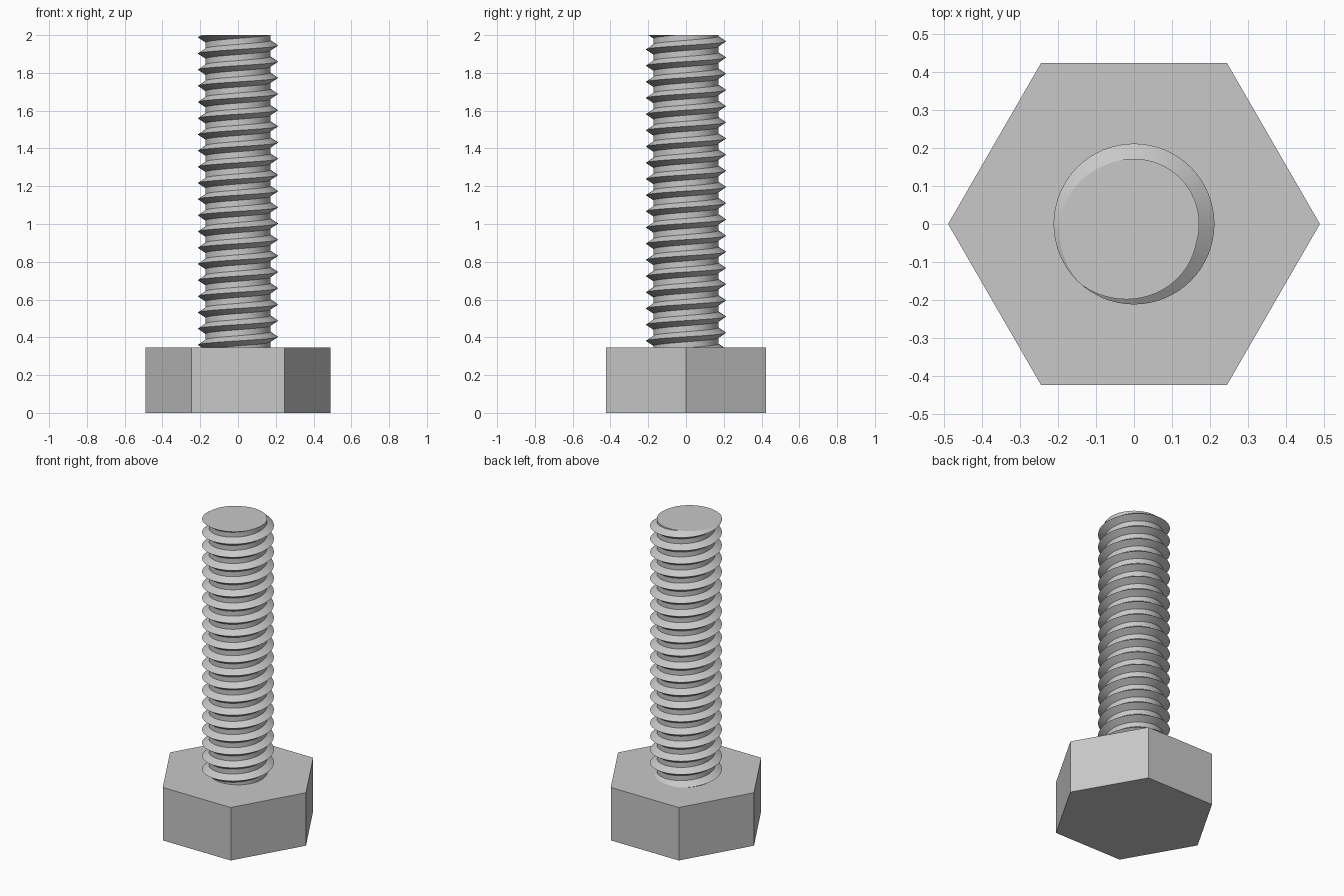
import bpy
import bmesh
from math import cos, sin, pi

HEAD_RADIUS, HEAD_TOP = 0.49, 0.345
CORE, CREST = 0.172, 0.212
PITCH, HALF_WIDTH = 0.0857, 0.027
TOP = 2.0
STEPS = 64

cube = bpy.data.objects.get("Cube")
if cube:
    bpy.data.objects.remove(cube, do_unlink=True)

steel = bpy.data.materials.new("grey_steel")
steel.use_nodes = True
colour = (0.58, 0.58, 0.58, 1)
steel.diffuse_color = colour
steel.node_tree.nodes["Principled BSDF"].inputs["Base Color"].default_value = colour


def make_object(name, bm):
    bmesh.ops.recalc_face_normals(bm, faces=bm.faces)
    mesh = bpy.data.meshes.new(name)
    bm.to_mesh(mesh)
    bm.free()
    mesh.materials.append(steel)
    obj = bpy.data.objects.new(name, mesh)
    bpy.context.collection.objects.link(obj)
    return obj


# Hexagonal head with corners on the x axis
bm = bmesh.new()
corners = [bm.verts.new((HEAD_RADIUS * cos(i * pi / 3), HEAD_RADIUS * sin(i * pi / 3), 0))
           for i in range(6)]
base = bm.faces.new(corners)
extruded = bmesh.ops.extrude_face_region(bm, geom=[base], use_keep_orig=True)
top_verts = [v for v in extruded["geom"] if isinstance(v, bmesh.types.BMVert)]
bmesh.ops.translate(bm, verts=top_verts, vec=(0, 0, HEAD_TOP))
make_object("hex_head", bm)

# Shaft: one thread profile swept along a right-handed helix, welded turn to turn
bm = bmesh.new()
profile = [(-HALF_WIDTH, CORE), (0, CREST), (HALF_WIDTH, CORE), (PITCH - HALF_WIDTH, CORE)]
first_crest = 0.36 - PITCH * 2.5
turns = int((TOP - first_crest) / PITCH) + 3
previous = None
for i in range(turns * STEPS + 1):
    angle = 2 * pi * i / STEPS
    z = first_crest + PITCH * i / STEPS
    row = [bm.verts.new((r * cos(angle), r * sin(angle), z + dz)) for dz, r in profile]
    if previous:
        for j in range(len(profile) - 1):
            bm.faces.new((previous[j], row[j], row[j + 1], previous[j + 1]))
    previous = row
bmesh.ops.remove_doubles(bm, verts=bm.verts, dist=0.0001)

# Trim the thread flat at both ends and cap it
for height, direction in ((HEAD_TOP - 0.005, -1), (TOP, 1)):
    bmesh.ops.bisect_plane(bm, geom=bm.verts[:] + bm.edges[:] + bm.faces[:], dist=0.00001,
                           plane_co=(0, 0, height), plane_no=(0, 0, direction),
                           clear_outer=True)
    rim = [e for e in bm.edges if e.is_boundary
           and all(abs(v.co.z - height) < 0.0001 for v in e.verts)]
    bmesh.ops.holes_fill(bm, edges=rim, sides=0)
shaft = make_object("threaded_shaft", bm)

# Smooth round surfaces, sharp crests and rims
bpy.ops.object.select_all(action="DESELECT")
shaft.select_set(True)
bpy.context.view_layer.objects.active = shaft
bpy.ops.object.shade_smooth_by_angle(angle=pi / 6)
